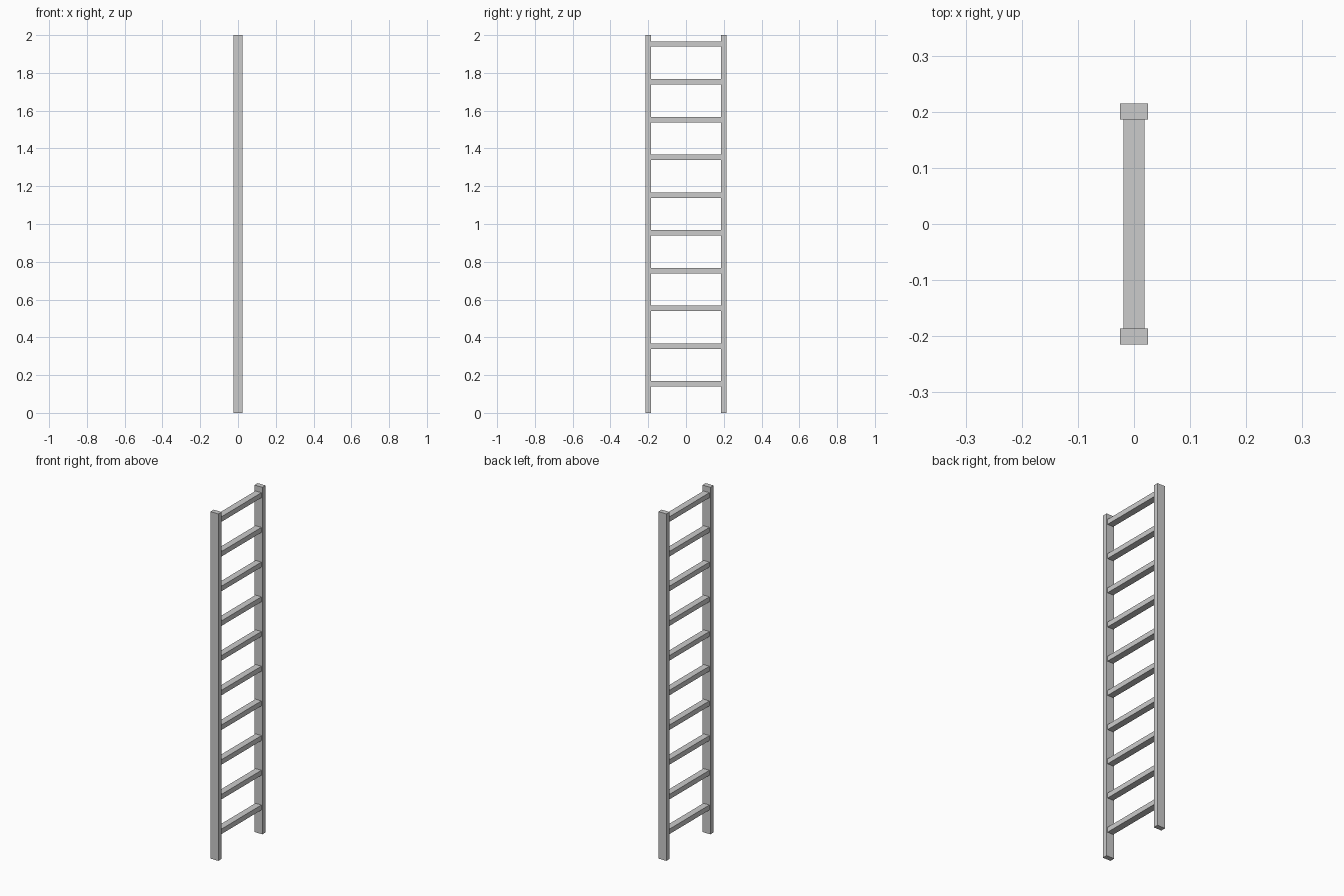
import bpy

if "Cube" in bpy.data.objects:
    bpy.data.objects.remove(bpy.data.objects["Cube"])

RAIL_X, RAIL_Y, HEIGHT = 0.05, 0.029, 2.0
RAIL_POS = 0.2005
RUNG_X, RUNG_Z = 0.038, 0.029
RUNG_COUNT, RUNG_START, RUNG_STEP = 10, 0.153, 0.2


def box(name, size, location):
    bpy.ops.mesh.primitive_cube_add(size=1, location=location)
    obj = bpy.context.object
    obj.name = name
    obj.scale = size
    bpy.ops.object.transform_apply(location=False, rotation=False, scale=True)
    return obj


# Upright side rails
for side, label in ((-1, "front"), (1, "back")):
    box(f"{label}_rail", (RAIL_X, RAIL_Y, HEIGHT), (0, side * RAIL_POS, HEIGHT / 2))

# Evenly spaced rungs, meeting the inner faces of the rails
rung_length = 2 * RAIL_POS - RAIL_Y
for i in range(RUNG_COUNT):
    box(f"rung_{i + 1}", (RUNG_X, rung_length, RUNG_Z), (0, 0, RUNG_START + i * RUNG_STEP))
